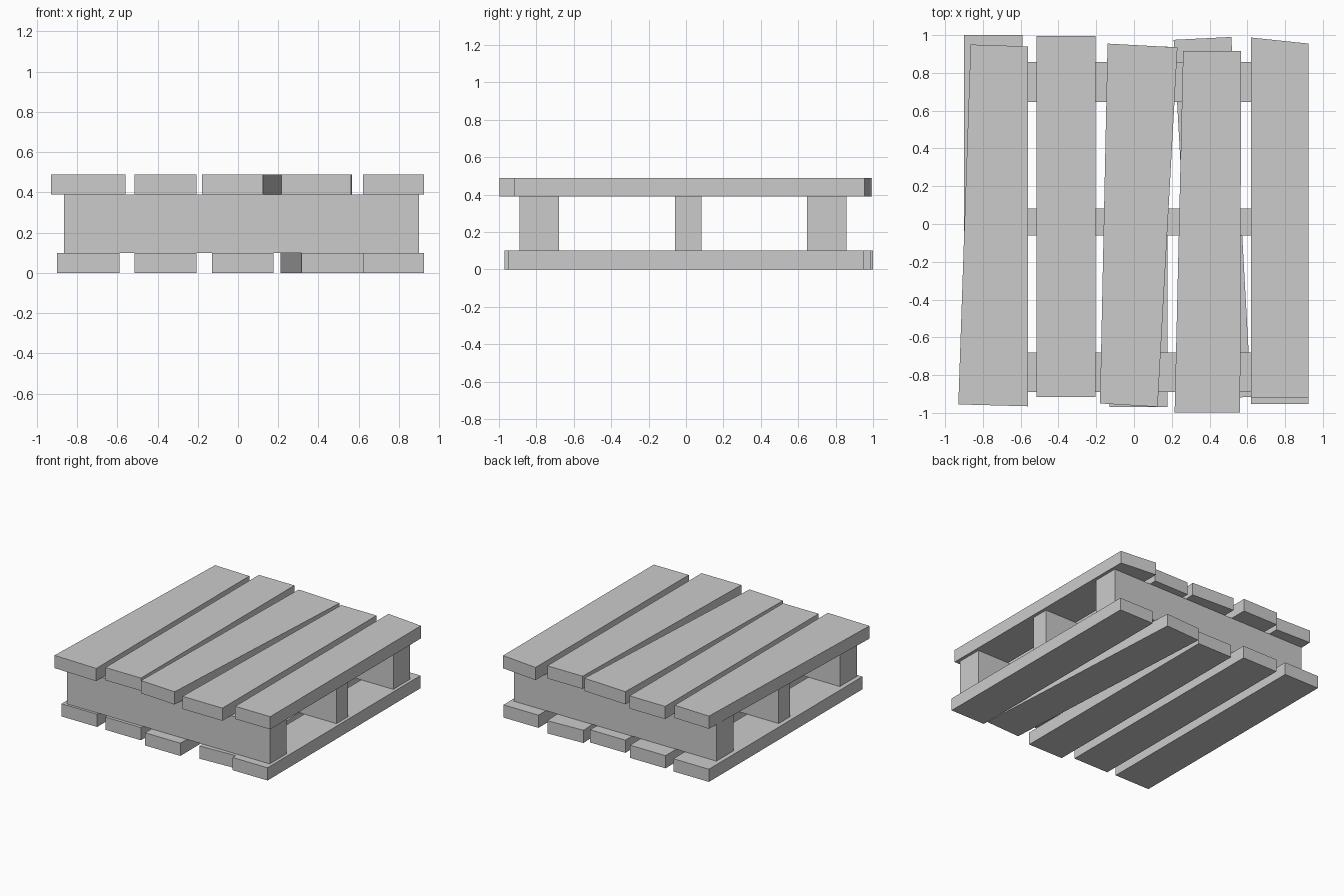
import bpy
import bmesh

if "Cube" in bpy.data.objects:
    bpy.data.objects.remove(bpy.data.objects["Cube"])


def prism(name, corners, z0, z1):
    """Extrude a flat outline from z0 up to z1."""
    bm = bmesh.new()
    base = bm.faces.new([bm.verts.new((x, y, z0)) for x, y in corners])
    top = bmesh.ops.extrude_face_region(bm, geom=[base])["geom"]
    verts = [v for v in top if isinstance(v, bmesh.types.BMVert)]
    bmesh.ops.translate(bm, verts=verts, vec=(0, 0, z1 - z0))
    bmesh.ops.recalc_face_normals(bm, faces=bm.faces)
    mesh = bpy.data.meshes.new(name)
    bm.to_mesh(mesh)
    bm.free()
    obj = bpy.data.objects.new(name, mesh)
    bpy.context.collection.objects.link(obj)
    return obj


def rect(x0, x1, y0, y1):
    return [(x0, y0), (x1, y0), (x1, y1), (x0, y1)]


# Deck boards, roughly cut and slightly crooked (front left, front right, back right, back left)
top_boards = [
    [(-0.93, -0.955), (-0.56, -0.965), (-0.56, 0.94), (-0.865, 0.95)],
    rect(-0.515, -0.205, -0.915, 0.995),
    [(-0.18, -0.95), (0.125, -0.968), (0.23, 0.935), (-0.14, 0.955)],
    [(0.215, -0.997), (0.562, -0.997), (0.567, 0.915), (0.26, 0.915)],
    [(0.62, -0.92), (0.925, -0.92), (0.925, 0.955), (0.62, 0.987)],
]

# Base boards
bottom_boards = [
    rect(-0.90, -0.59, -0.91, 1.0),
    rect(-0.515, -0.205, -0.915, 0.99),
    rect(-0.13, 0.177, -0.97, 0.94),
    [(0.315, -0.93), (0.62, -0.915), (0.515, 0.99), (0.21, 0.975)],
    rect(0.62, 0.925, -0.953, 0.95),
]

for i, (t, b) in enumerate(zip(top_boards, bottom_boards), 1):
    prism(f"top_board_{i}", t, 0.39, 0.49)
    prism(f"bottom_board_{i}", b, 0.0, 0.10)

# Cross beams between the two layers
for name, y0, y1 in (("front", -0.89, -0.68), ("middle", -0.06, 0.082), ("back", 0.647, 0.857)):
    prism(f"{name}_beam", rect(-0.865, 0.90, y0, y1), 0.10, 0.39)
